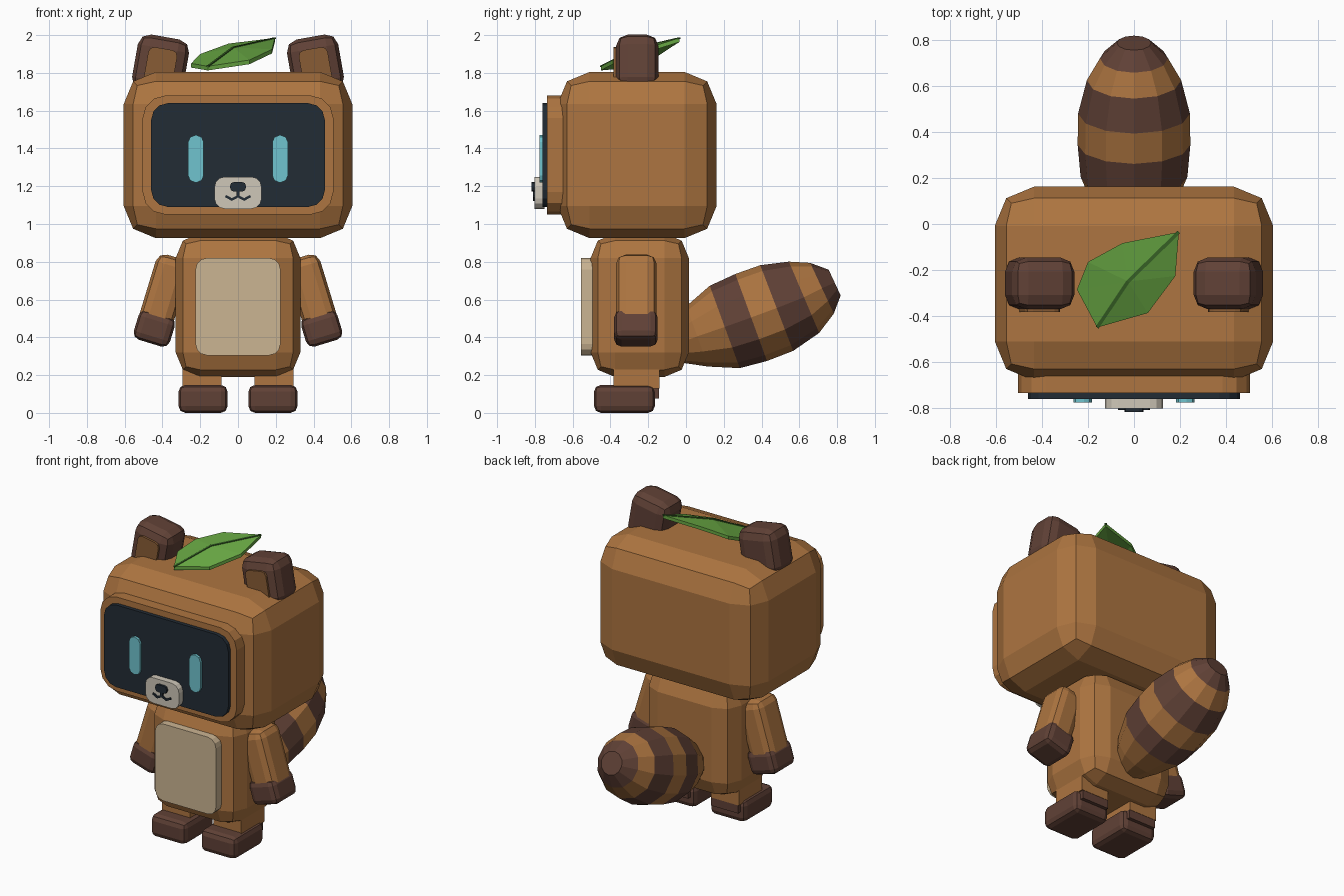
import bpy, bmesh, math
from mathutils import Matrix, Vector

if "Cube" in bpy.data.objects:
    bpy.data.objects.remove(bpy.data.objects["Cube"])


def material(name, rgb):
    m = bpy.data.materials.new(name)
    m.diffuse_color = (*rgb, 1)
    m.use_nodes = True
    m.node_tree.nodes["Principled BSDF"].inputs["Base Color"].default_value = m.diffuse_color
    return m


FUR = material("fur brown", (0.42, 0.178, 0.052))
DARK = material("dark brown", (0.118, 0.053, 0.037))
EAR_IN = material("inner ear brown", (0.25, 0.108, 0.036))
BELLY = material("belly tan", (0.60, 0.46, 0.29))
CREAM = material("muzzle cream", (0.62, 0.57, 0.48))
SCREEN = material("screen navy", (0.016, 0.025, 0.036))
EYE = material("eye cyan", (0.16, 0.55, 0.62))
LEAF = material("leaf green", (0.135, 0.38, 0.055))
RIB = material("leaf rib green", (0.04, 0.13, 0.02))


def finish(name, bm, mats):
    bmesh.ops.recalc_face_normals(bm, faces=bm.faces)
    me = bpy.data.meshes.new(name)
    bm.to_mesh(me)
    bm.free()
    for m in mats:
        me.materials.append(m)
    ob = bpy.data.objects.new(name, me)
    bpy.context.collection.objects.link(ob)
    return ob


def box(name, mat, center, size, bevel=0.0, segs=2, rot=0.0, corner=0.0, corner_segs=3):
    """Box with optional rounded outline (corner, seen along y) and bevel on all edges."""
    bm = bmesh.new()
    bmesh.ops.create_cube(bm, size=1)
    bmesh.ops.scale(bm, vec=size, verts=bm.verts)
    if corner:
        along_y = [e for e in bm.edges
                   if abs(e.verts[0].co.y - e.verts[1].co.y) > size[1] * 0.5]
        bmesh.ops.bevel(bm, geom=along_y, offset=corner, segments=corner_segs,
                        profile=0.5, affect='EDGES', clamp_overlap=True)
    if bevel:
        if corner:
            edges = [e for e in bm.edges
                     if all(v.co.y < 0 for v in e.verts)]
        else:
            edges = bm.edges[:]
        bmesh.ops.bevel(bm, geom=edges, offset=bevel, segments=segs,
                        profile=0.5, affect='EDGES', clamp_overlap=True)
    bm.transform(Matrix.Translation(center) @ Matrix.Rotation(math.radians(rot), 4, 'Y'))
    return finish(name, bm, [mat])


def span(name, mat, x, y, z, **kw):
    """Box given by its ranges on each axis."""
    c = [(a + b) / 2 for a, b in (x, y, z)]
    s = [b - a for a, b in (x, y, z)]
    return box(name, mat, c, s, **kw)


# Head and body blocks
span("head", FUR, (-.605, .605), (-.68, .162), (.925, 1.805), bevel=.17)
span("body", FUR, (-.33, .33), (-.505, .015), (.19, .95), bevel=.13)
span("belly_patch", BELLY, (-.225, .225), (-.555, -.48), (.305, .82), corner=.06)

# Face: raised frame, screen, muzzle
span("face_frame", FUR, (-.505, .505), (-.735, -.64), (1.05, 1.68), corner=.12)
span("face_screen", SCREEN, (-.46, .46), (-.76, -.72), (1.09, 1.64), corner=.09)
span("muzzle", CREAM, (-.125, .125), (-.802, -.75), (1.08, 1.25), corner=.055)
span("nose", SCREEN, (-.042, .042), (-.817, -.79), (1.172, 1.222), corner=.02, corner_segs=2)
span("nose_stem", SCREEN, (-.008, .008), (-.811, -.79), (1.142, 1.18))

# Mouth strokes, ears, limbs and eyes on both sides
for s, side in ((-1, "left"), (1, "right")):
    path = [(0, 1.147), (.033, 1.13), (.063, 1.146)]
    for i, (a, b) in enumerate(zip(path, path[1:])):
        dx, dz = s * (b[0] - a[0]), b[1] - a[1]
        box(f"mouth_{side}_{i}", SCREEN,
            (s * (a[0] + b[0]) / 2, -.8, (a[1] + b[1]) / 2),
            (math.hypot(dx, dz) + .008, .018, .013),
            rot=-math.degrees(math.atan(dz / dx)))
    ex = s * .223
    span(f"eye_{side}", EYE, (ex - .041, ex + .041), (-.776, -.75), (1.22, 1.47),
         corner=.036, corner_segs=2)
    # Ears lean inwards
    box(f"ear_{side}", DARK, (s * .41, -.258, 1.842), (.275, .225, .30), bevel=.062, rot=-s * 10)
    box(f"inner_ear_{side}", EAR_IN, (s * .413, -.366, 1.815), (.155, .035, .23),
        rot=-s * 10, corner=.03, corner_segs=2)
    # Arms splay outwards
    box(f"arm_{side}", FUR, (s * .4, -.263, .605), (.185, .215, .46), bevel=.05, rot=-s * 17)
    box(f"hand_{side}", DARK, (s * .443, -.265, .447), (.2, .23, .162), bevel=.038, rot=-s * 17)
    # Legs with dark lower part
    span(f"leg_{side}", FUR, (s * .19 - .103, s * .19 + .103), (-.385, -.14), (.13, .32))
    span(f"ankle_{side}", DARK, (s * .185 - .1, s * .185 + .1), (-.38, -.142), (.075, .132))
    span(f"foot_{side}", DARK, (s * .185 - .13, s * .185 + .13), (-.487, -.165), (0, .148),
         bevel=.036)


# Striped tail: rings (y, z, radius, angle) along a rising axis
def make_tail():
    rings = [(-.06, .36, .10, 20), (.06, .405, .17, 20), (.205, .455, .232, 20),
             (.345, .505, .245, 20), (.48, .555, .243, 21), (.625, .612, .205, 23),
             (.72, .66, .148, 25), (.787, .69, .075, 25)]
    n = 12
    bm = bmesh.new()
    loops = []
    for y, z, r, ang in rings:
        a = math.radians(ang)
        up = Vector((0, -math.sin(a), math.cos(a)))
        loops.append([bm.verts.new(Vector((0, y, z))
                      + Vector((1, 0, 0)) * r * math.cos(math.tau * i / n)
                      + up * r * math.sin(math.tau * i / n)) for i in range(n)])
    for k, (lo, hi) in enumerate(zip(loops, loops[1:])):
        for i in range(n):
            j = (i + 1) % n
            f = bm.faces.new((lo[i], lo[j], hi[j], hi[i]))
            f.material_index = int(k in (2, 4, 6))
    bm.faces.new(loops[0])
    bm.faces.new(loops[-1]).material_index = 1
    finish("tail", bm, [FUR, DARK])


make_tail()

# Leaf: two folded halves meeting at a thin dark rib
TIP, MID, BASE = (.195, -.035, 1.985), (-.026, -.25, 1.935), (-.16, -.45, 1.835)
HALVES = {"leaf_back": [(-.248, -.285, 1.85), (-.2, -.165, 1.9), (-.05, -.083, 1.955)],
          "leaf_front": [(.06, -.387, 1.868), (.18, -.226, 1.925)]}


def plate(name, mat, outline, hub, thick):
    bm = bmesh.new()
    down = Vector((0, 0, -thick))
    top = [bm.verts.new(p) for p in outline]
    low = [bm.verts.new(Vector(p) + down) for p in outline]
    n = len(outline)
    for i in range(n):
        j = (i + 1) % n
        bm.faces.new((top[i], top[j], low[j], low[i]))
        if hub not in (i, j):
            bm.faces.new((top[hub], top[i], top[j]))
            bm.faces.new((low[hub], low[j], low[i]))
    finish(name, bm, [mat])


for name, pts in HALVES.items():
    plate(name, LEAF, [MID, BASE] + pts + [TIP], 0, .022)

# Thin rib lying over the fold
off = Vector((-.006, .005, .003))
rib = [Vector(p) for p in (MID, BASE, TIP)]
lift = Vector((0, 0, .003))
plate("leaf_rib", RIB, [rib[0] + off, rib[1] + off, rib[1] - off + 2 * lift,
                        rib[0] - off + 2 * lift, rib[2] - off + 2 * lift, rib[2] + off],
      0, .008)
